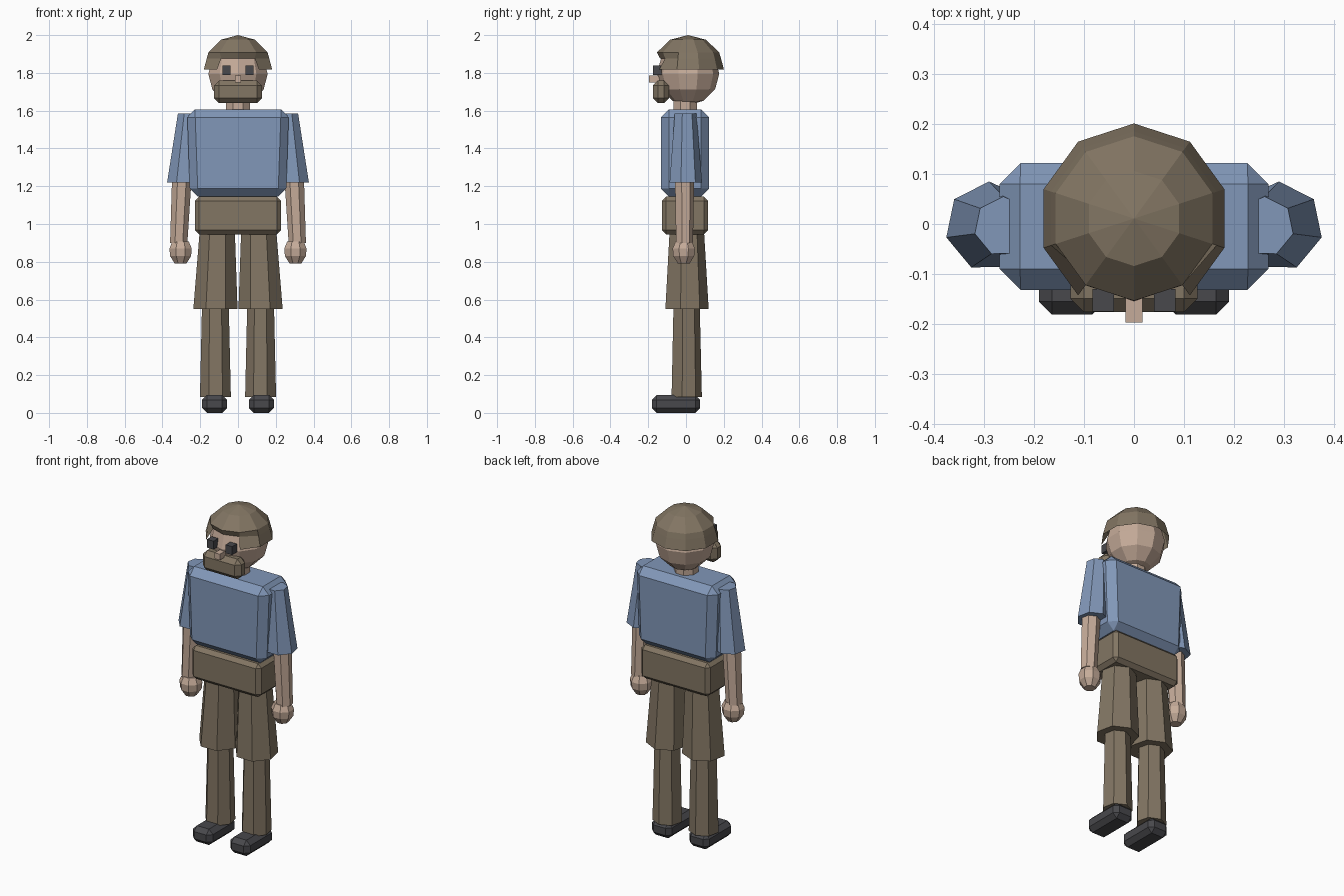
import bpy, bmesh
from math import sin, cos, pi, radians

cube = bpy.data.objects.get("Cube")
if cube:
    bpy.data.objects.remove(cube, do_unlink=True)


def material(name, rgb):
    m = bpy.data.materials.new(name)
    m.use_nodes = True
    m.diffuse_color = (*rgb, 1)
    m.node_tree.nodes["Principled BSDF"].inputs["Base Color"].default_value = (*rgb, 1)
    return m


blue = material("shirt blue", (0.22, 0.31, 0.48))
brown = material("earth brown", (0.225, 0.18, 0.125))
skin = material("skin", (0.56, 0.41, 0.32))
dark = material("dark grey", (0.065, 0.065, 0.072))


def finish(name, bm, mat):
    bmesh.ops.remove_doubles(bm, verts=bm.verts, dist=0.0005)
    bmesh.ops.recalc_face_normals(bm, faces=bm.faces)
    mesh = bpy.data.meshes.new(name)
    bm.to_mesh(mesh)
    bm.free()
    mesh.materials.append(mat)
    ob = bpy.data.objects.new(name, mesh)
    bpy.context.collection.objects.link(ob)
    return ob


def stack(rings, sides, start, side=1, bottom=True):
    """Loft polygon rings (x, y, z, radius), listed from top to bottom."""
    bm = bmesh.new()
    loops = []
    for x, y, z, r in rings:
        angles = [radians(start) + 2 * pi * i / sides for i in range(sides)]
        loops.append([bm.verts.new((side * (x + r * cos(a)), y + r * sin(a), z)) for a in angles])
    for up, low in zip(loops, loops[1:]):
        for i in range(sides):
            j = (i + 1) % sides
            bm.faces.new((up[i], up[j], low[j], low[i]))
    if rings[0][3] > 0.001:
        bm.faces.new(loops[0])
    if bottom and rings[-1][3] > 0.001:
        bm.faces.new(loops[-1])
    return bm


def box(name, x, y, z, mat, bevel=0, taper=1):
    """Box from (min, max) spans; taper scales the bottom width."""
    bm = bmesh.new()
    bmesh.ops.create_cube(bm, size=1)
    for v in bm.verts:
        k = taper if v.co.z < 0 else 1
        v.co = [(a + b) / 2 + c * (b - a) * s
                for (a, b), c, s in zip((x, y, z), v.co, (k, 1, 1))]
    if bevel:
        bmesh.ops.bevel(bm, geom=bm.edges[:], offset=bevel, segments=1, affect='EDGES')
    return finish(name, bm, mat)


# Trunk
box("shirt", (-0.27, 0.27), (-0.132, 0.122), (1.145, 1.607), blue, 0.042, 0.94)
box("hips", (-0.228, 0.228), (-0.127, 0.116), (0.945, 1.145), brown, 0.022)
finish("neck", stack([(0, -0.004, 1.68, 0.068), (0, -0.004, 1.59, 0.068)], 8, 22.5), skin)

# Head
head = [(0, 0.011, 1.795 + 0.165 * cos(pi * i / 6), 0.165 * sin(pi * i / 6)) for i in range(7)]
finish("head", stack(head, 10, 90), skin)

# Hat dome with an opening over the forehead
cy = 0.011
dome = [(0, cy, 1.817 + 0.183 * cos(pi * i / 6), 0.19 * sin(pi * i / 6)) for i in range(4)]
dome.insert(3, (0, cy, 1.877, 0.174))
bm = stack(dome, 10, 90, bottom=False)
bmesh.ops.delete(bm, geom=[f for f in bm.faces
                           if f.calc_center_median().z < 1.87
                           and f.calc_center_median().y < -0.12], context='FACES')
for v in bm.verts:
    if abs(v.co.z - 1.877) < 0.002 and v.co.y < -0.1:
        v.co.x *= 0.86
        v.co.y = cy + (v.co.y - cy) * 0.86
finish("hat", bm, brown)

# Face
box("beard", (-0.127, 0.127), (-0.176, -0.09), (1.64, 1.76), brown, 0.027)
box("nose", (-0.017, 0.017), (-0.197, -0.12), (1.75, 1.785), skin)

for side, label in ((1, "left"), (-1, "right")):
    def span(a, b):
        return tuple(sorted((side * a, side * b)))

    def limb(name, rings, mat, sides=7, start=-14):
        finish(label + "_" + name, stack(rings, sides, start, side), mat)

    box(label + "_eye", span(0.04, 0.083), (-0.175, -0.13), (1.79, 1.84), dark)

    # Arm
    limb("sleeve", [(0.26, -0.005, 1.585, 0.06), (0.288, -0.005, 1.22, 0.09)], blue)
    limb("forearm", [(0.295, -0.01, 1.3, 0.054), (0.314, -0.01, 0.9, 0.047)], skin)
    limb("hand", [(0.304, -0.012, 0.907, 0.047), (0.304, -0.012, 0.87, 0.064),
                  (0.304, -0.012, 0.83, 0.06), (0.304, -0.012, 0.79, 0.033)], skin, 8, 22.5)

    # Leg
    limb("shorts", [(0.11, 0, 0.97, 0.095), (0.12, 0, 0.55, 0.12)], brown)
    limb("lower_leg", [(0.12, 0, 0.6, 0.072), (0.12, 0, 0.085, 0.084)], brown)
    box(label + "_shoe", span(0.058, 0.19), (-0.181, 0.075), (0, 0.095), dark, 0.026)
